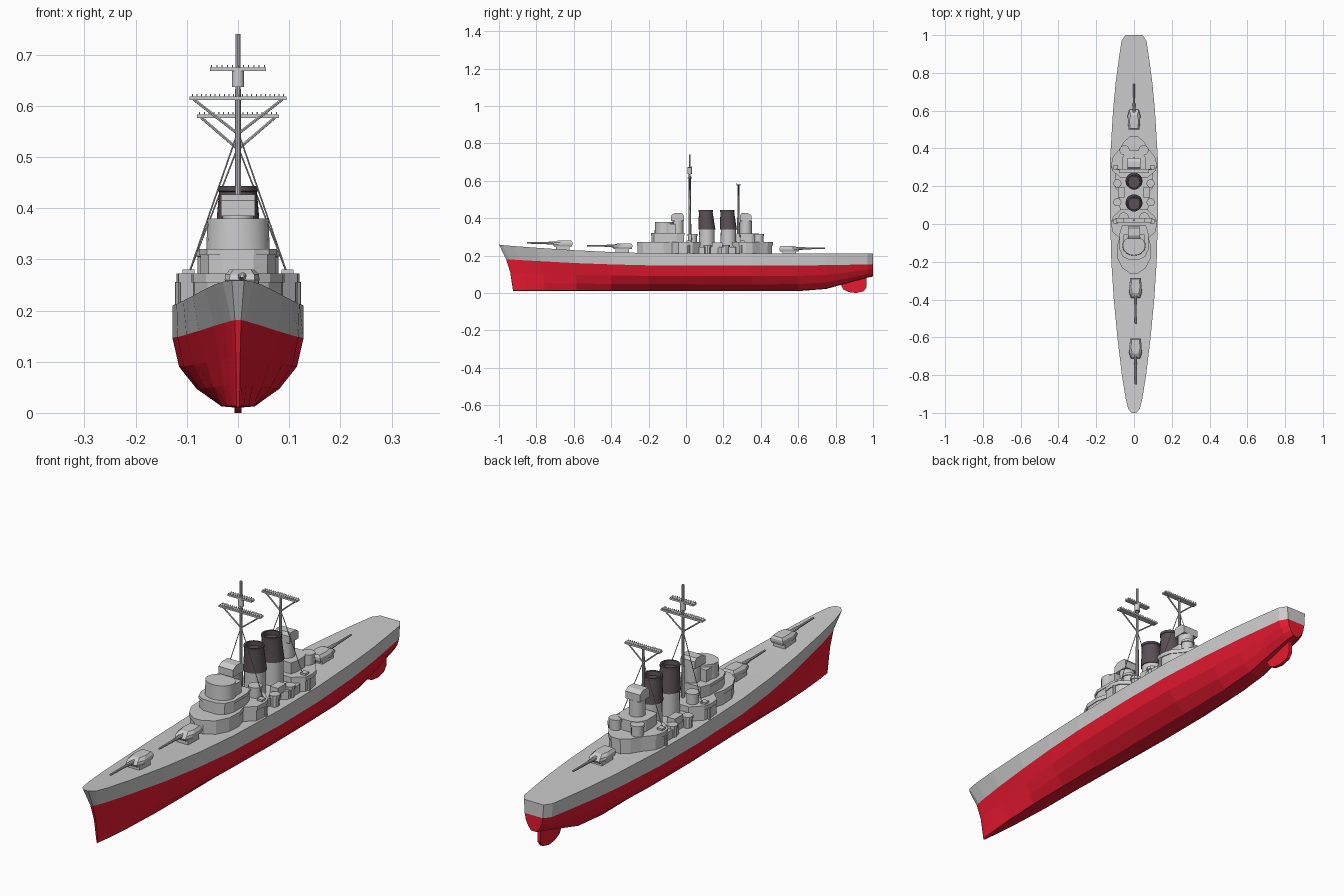
import bpy, bmesh
from math import cos, sin, pi
from mathutils import Vector

if "Cube" in bpy.data.objects:
    bpy.data.objects.remove(bpy.data.objects["Cube"])


def material(name, color):
    m = bpy.data.materials.new(name)
    m.diffuse_color = (*color, 1)
    m.use_nodes = True
    m.node_tree.nodes["Principled BSDF"].inputs["Base Color"].default_value = m.diffuse_color
    return m


RED = material("red_paint", (0.8, 0.01, 0.03))
DARK = material("funnel_paint", (0.1, 0.08, 0.09))


def make(name, verts, faces, mat=None):
    bm = bmesh.new()
    vs = [bm.verts.new(v) for v in verts]
    for f in faces:
        bm.faces.new([vs[i] for i in f])
    bmesh.ops.recalc_face_normals(bm, faces=bm.faces)
    me = bpy.data.meshes.new(name)
    bm.to_mesh(me)
    bm.free()
    ob = bpy.data.objects.new(name, me)
    bpy.context.collection.objects.link(ob)
    if mat:
        me.materials.append(mat)
    return ob


def loft(name, rings, mat=None, closed=True):
    """Skin a list of equal-length closed rings and cap both ends."""
    n = len(rings[0])
    faces = [(i * n + j, i * n + (j + 1) % n, (i + 1) * n + (j + 1) % n, (i + 1) * n + j)
             for i in range(len(rings) - 1) for j in range(n)]
    faces += [tuple(range(n)), tuple(range(len(rings) * n - n, len(rings) * n))]
    return make(name, [p for r in rings for p in r], faces, mat)


def smooth(ob):
    bpy.ops.object.select_all(action='DESELECT')
    ob.select_set(True)
    bpy.context.view_layer.objects.active = ob
    bpy.ops.object.shade_smooth_by_angle(angle=0.6)


def box(name, x0, x1, y0, y1, z0, z1):
    return loft(name, [[(x0, y0, z), (x1, y0, z), (x1, y1, z), (x0, y1, z)] for z in (z0, z1)])


def house(name, half, z0, z1, grow=0.0):
    """Deckhouse from a half outline (x, y), mirrored across the centreline."""
    cy = sum(p[1] for p in half) / len(half)
    cx = max(p[0] for p in half)
    ry = max(abs(p[1] - cy) for p in half)
    h = [(x * (1 + grow / cx), cy + (y - cy) * (1 + grow / ry)) for x, y in half]
    ring = h + [(-x, y) for x, y in reversed(h)]
    return loft(name, [[(x, y, z) for x, y in ring] for z in (z0, z1)])


def drum(name, x, y, profile, n=20, sy=1.0, rake=0.0, mat=None):
    """Turned part: profile of (radius, z), optionally oval and leaning along y."""
    z0 = profile[0][1]
    return_ob = loft(name, [[(x + r * cos(2 * pi * k / n),
                              y + sy * r * sin(2 * pi * k / n) + rake * (z - z0), z)
                             for k in range(n)] for r, z in profile], mat)
    smooth(return_ob)
    return return_ob


def rod(name, a, b, r, n=8, r2=None):
    a, b = Vector(a), Vector(b)
    d = (b - a).normalized()
    u = d.orthogonal().normalized()
    v = d.cross(u)
    return loft(name, [[p + q * (u * cos(2 * pi * k / n) + v * sin(2 * pi * k / n))
                        for k in range(n)] for p, q in ((a, r), (b, r2 or r))])


# Hull stations: y, deck half width, deck z, waterline half width, waterline z, keel z, fullness
S = [(-1, .012, .259, .006, .181, .01, 0), (-.98, .03, .256, .013, .18, .01, 0),
     (-.92, .045, .251, .026, .176, .01, .05), (-.8, .064, .242, .047, .17, .01, .2),
     (-.6, .088, .229, .077, .16, .01, .5), (-.4, .107, .219, .101, .153, .01, .8),
     (-.2, .12, .213, .118, .148, .01, 1), (.1, .128, .21, .128, .146, .01, 1),
     (.35, .126, .21, .126, .146, .01, 1), (.6, .111, .21, .11, .147, .01, .8),
     (.75, .097, .21, .094, .149, .022, .7), (.87, .081, .21, .077, .151, .055, .7),
     (.97, .066, .21, .062, .153, .082, .8), (1, .045, .21, .042, .154, .088, .8)]


def rake(y, s):
    return y + s * max(0, 1 - (y + 1) / .5)


upper, lower = [], []
for y, dw, dz, ww, wz, kz, f in S:
    yw = rake(y, .038)
    upper.append([(-ww, yw, wz), (-dw, y, dz), (dw, y, dz), (ww, yw, wz)])
    side = [(ww, yw, wz)]
    for h, fine, full, s in ((.59, .7, .9, .06), (.27, .6, .63, .07), (.02, .5, .25, .075)):
        side.append((ww * (fine + (full - fine) * f), rake(y, s), kz + (wz - kz) * h))
    lower.append(side + [(0, rake(y, .075), kz)] + [(-x, b, z) for x, b, z in reversed(side)])
loft("upper_hull", upper)
loft("lower_hull", lower, RED)

# Rudder
prof = [(.82, .06), (.84, .02), (.87, .005), (.91, 0), (.95, .01), (.965, .03), (.965, .09), (.84, .09)]
loft("rudder", [[(x, y, z) for y, z in prof] for x in (-.007, .007)], RED)

# Lower deckhouses with overhanging rims
fore = [(.02, -.258), (.06, -.23), (.085, -.18), (.088, -.12), (.075, -.075),
        (.112, -.04), (.116, .0), (.108, .035), (.065, .075)]
aft = [(.02, .46), (.05, .435), (.075, .395), (.108, .355), (.116, .32), (.112, .285), (.07, .25)]
for name, out in (("fore", fore), ("aft", aft)):
    house(name + "_deckhouse", out, .205, .255)
    house(name + "_deckhouse_rim", out, .255, .272, .004)
house("midship_deckhouse", [(.07, .06), (.078, .1), (.078, .17), (.1, .19), (.1, .265), (.06, .28)], .205, .245)

# Bridge: wide lower drum, tall upper drum, director
bridge = [(.03, -.185), (.058, -.17), (.073, -.135), (.073, -.05), (.06, -.01)]
house("bridge_base", bridge, .272, .312)
house("bridge_base_rim", bridge, .308, .32, .003)
drum("bridge_tower", 0, -.115, [(.062, .318), (.06, .372), (.06, .38)], 20, .85)
box("bridge_back_block", -.055, .055, -.115, -.055, .318, .37)
drum("bridge_director_post", 0, -.043, [(.03, .272), (.03, .39)], 16)
director = [(-.08, .385), (-.012, .385), (-.012, .415), (-.022, .427), (-.06, .427), (-.08, .415)]
loft("bridge_director", [[(x, y, z) for y, z in director] for x in (-.033, .033)])

# After control tower
house("aft_control_base", [(.055, .27), (.062, .3), (.062, .35), (.045, .38), (.02, .39)], .272, .318)
drum("aft_director_post", 0, .32, [(.032, .318), (.032, .385)], 16)
loft("aft_director", [[(x, 0.296 - y * .9, z) for y, z in director] for x in (-.034, .034)]).location.y = -.018

# Funnels
for i, y in enumerate((.112, .227)):
    drum(f"funnel_base_{i}", 0, y, [(.042, .24), (.041, .345)])
    drum(f"funnel_{i}", 0, y, [(.045, .34), (.037, .432), (.039, .433), (.039, .443), (.032, .443), (.031, .425)],
         20, 1, -.07, DARK)

# Side gun tubs, lockers and posts, both sides
for s, side in ((-1, "left"), (1, "right")):
    for i, (x, y) in enumerate(((.055, .035), (.05, .39))):
        drum(f"inner_tub_{side}_{i}", s * x, y, [(.024, .27), (.024, .305), (.027, .306), (.027, .316)], 12)
    for i, y in enumerate((.115, .215)):
        drum(f"side_tub_{side}_{i}", s * .088, y, [(.018, .205), (.018, .245), (.022, .246), (.022, .258)], 10)
    box(f"side_locker_{side}", s * .05, s * .085, .14, .195, .24, .27)
    for i, y in enumerate((.015, .3)):
        box(f"stay_anchor_{side}_{i}", s * .085, s * .108, y - .012, y + .012, .27, .28)
        drum(f"wing_post_{side}_{i}", s * .117, y, [(.006, .205), (.006, .256)], 8)

# Masts, yards with pegs, braces and stays
rod("main_mast", (0, .02, .25), (0, .02, .74), .007, 10, .005)
drum("main_mast_sensor", 0, .02, [(.012, .637), (.012, .672)], 12)
rod("aft_mast", (0, .28, .25), (0, .28, .58), .007, 10, .005)
for name, y, z, w, n in (("top", .02, .672, .055, 11), ("main", .02, .615, .095, 21), ("aft", .28, .58, .08, 17)):
    box(name + "_yard", -w, w, y - .011, y + .011, z - .004, z + .003)
    for k in range(n):
        x = -w * .94 + 2 * w * .94 * k / (n - 1)
        for e in (-.009, .009):
            box(f"{name}_yard_peg_{k}", x - .001, x + .001, y + e - .001, y + e + .001, z + .002, z + .008)
for s in (-1, 1):
    for name, y, lo, hi, w, top in (("main", .02, .545, .612, .086, .55), ("aft", .28, .515, .577, .072, .52)):
        rod(name + "_yard_brace", (0, y, lo), (s * w, y, hi), .003, 6)
        rod(name + "_mast_stay", (0, y, top), (s * .096, y + .01, .272), .0016, 6)

# Main gun turrets: pedestal, faceted house with sloped front, single barrel
for i, (x, y, deck, z, d) in enumerate(((.008, -.66, .225, .25, 1), (.008, -.34, .21, .236, 1), (0, .553, .205, .222, -1))):
    def ring(w, y0, y1, h):
        c = w * .72
        pts = [(-c, y0), (c, y0), (w, y0 + .03), (w * .85, y1), (-w * .85, y1), (-w, y0 + .03)]
        return [(x + a, y + d * b, z + h) for a, b in pts]
    box(f"turret_pedestal_{i}", x - .026, x + .026, y - .036, y + .036, deck, z + .002)
    loft(f"turret_{i}", [ring(.03, -.047, .05, 0), ring(.034, -.052, .053, .01), ring(.033, -.045, .053, .02),
                         ring(.024, -.025, .048, .03)])
    rod(f"gun_sleeve_{i}", (x, y - d * .03, z + .016), (x, y - d * .085, z + .017), .009, 10, .007)
    rod(f"gun_barrel_{i}", (x, y - d * .05, z + .016), (x, y - d * .19, z + .018), .006, 10, .004)
